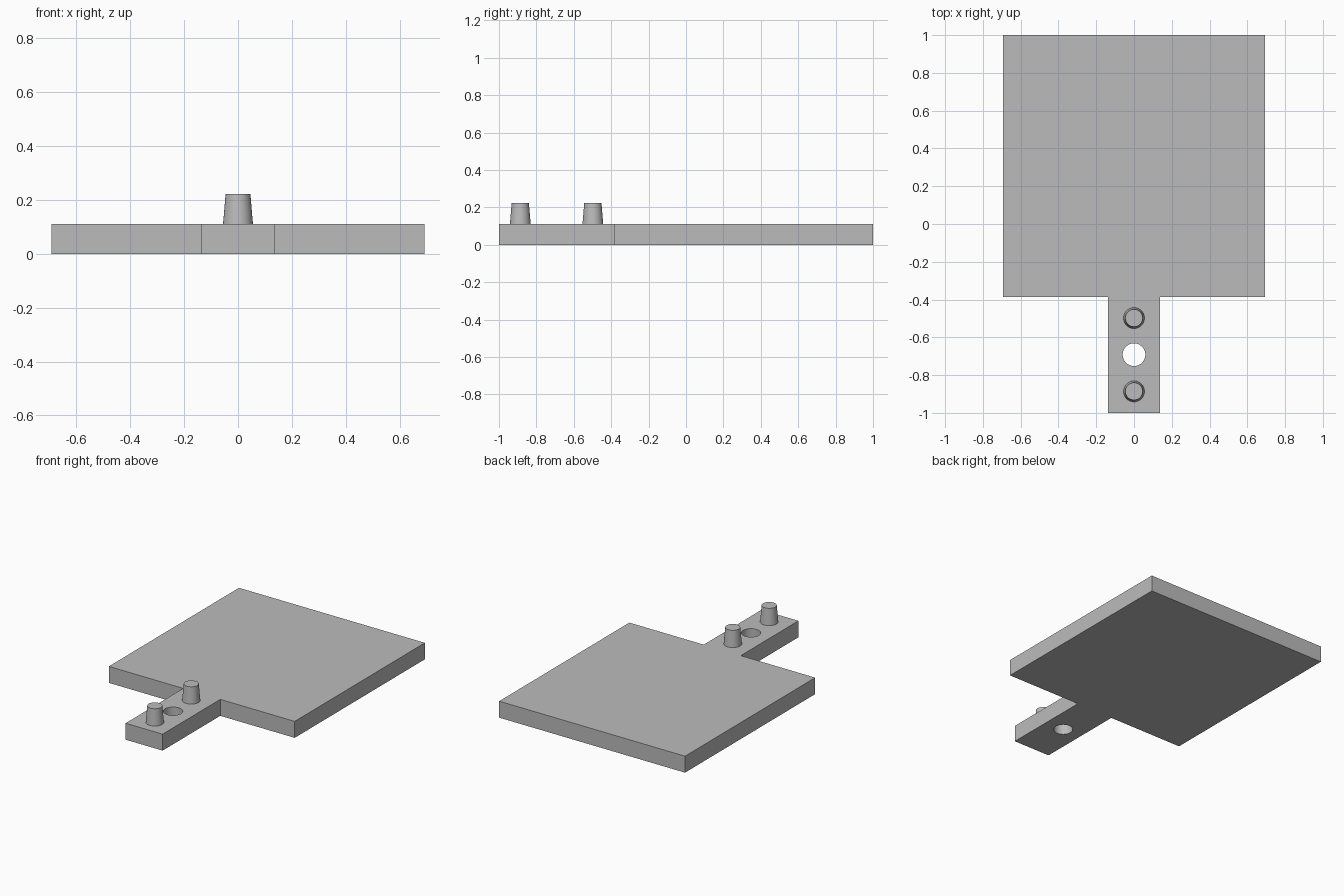
import bpy
import bmesh
from math import cos, sin, pi, radians

cube = bpy.data.objects.get("Cube")
if cube:
    bpy.data.objects.remove(cube, do_unlink=True)

THICK = 0.111
HALF_W, NECK_W, NECK_Y = 0.693, 0.138, -0.386
HOLE_Y, HOLE_R = -0.692, 0.06
PEG_GAP, PEG_H = 0.194, 0.112

grey = bpy.data.materials.new("plain grey")
grey.use_nodes = True
colour = (0.5, 0.5, 0.5, 1)
grey.diffuse_color = colour
grey.node_tree.nodes["Principled BSDF"].inputs["Base Color"].default_value = colour


def finish(obj):
    """Give the part its colour and smooth only its round walls."""
    obj.data.materials.clear()
    obj.data.materials.append(grey)
    bpy.ops.object.select_all(action="DESELECT")
    obj.select_set(True)
    bpy.context.view_layer.objects.active = obj
    bpy.ops.object.shade_smooth_by_angle(angle=radians(30))


def add_loop(curve, points):
    spline = curve.splines.new("POLY")
    spline.points.add(len(points) - 1)
    for point, (x, y) in zip(spline.points, points):
        point.co = (x, y, 0, 1)
    spline.use_cyclic_u = True


# Flat board with a narrow handle and a round hole through it
half = [(NECK_W, -1), (NECK_W, NECK_Y), (HALF_W, NECK_Y), (HALF_W, 1)]
outline = half + [(-x, y) for x, y in reversed(half)]
hole = [(HOLE_R * cos(a), HOLE_Y + HOLE_R * sin(a))
        for a in (2 * pi * i / 48 for i in range(48))]

curve = bpy.data.curves.new("board_profile", "CURVE")
curve.dimensions = "2D"
curve.fill_mode = "BOTH"
curve.extrude = THICK / 2
add_loop(curve, outline)
add_loop(curve, hole)
profile = bpy.data.objects.new("board_profile", curve)
bpy.context.collection.objects.link(profile)
bpy.context.view_layer.update()
mesh = bpy.data.meshes.new_from_object(
    profile.evaluated_get(bpy.context.evaluated_depsgraph_get()))
bpy.data.objects.remove(profile, do_unlink=True)

bm = bmesh.new()
bm.from_mesh(mesh)
bmesh.ops.remove_doubles(bm, verts=bm.verts, dist=0.0001)
bmesh.ops.translate(bm, verts=bm.verts, vec=(0, 0, THICK / 2))
bmesh.ops.recalc_face_normals(bm, faces=bm.faces)
bmesh.ops.dissolve_limit(bm, angle_limit=radians(1), verts=bm.verts, edges=bm.edges)
bm.to_mesh(mesh)
bm.free()
board = bpy.data.objects.new("board_with_handle", mesh)
bpy.context.collection.objects.link(board)
finish(board)

# Tapered pegs on either side of the hole
for name, side in (("front_peg", -1), ("rear_peg", 1)):
    bpy.ops.mesh.primitive_cone_add(
        vertices=48, radius1=0.0555, radius2=0.046, depth=PEG_H,
        location=(0, HOLE_Y + side * PEG_GAP, THICK + PEG_H / 2))
    peg = bpy.context.object
    peg.name = name
    finish(peg)
